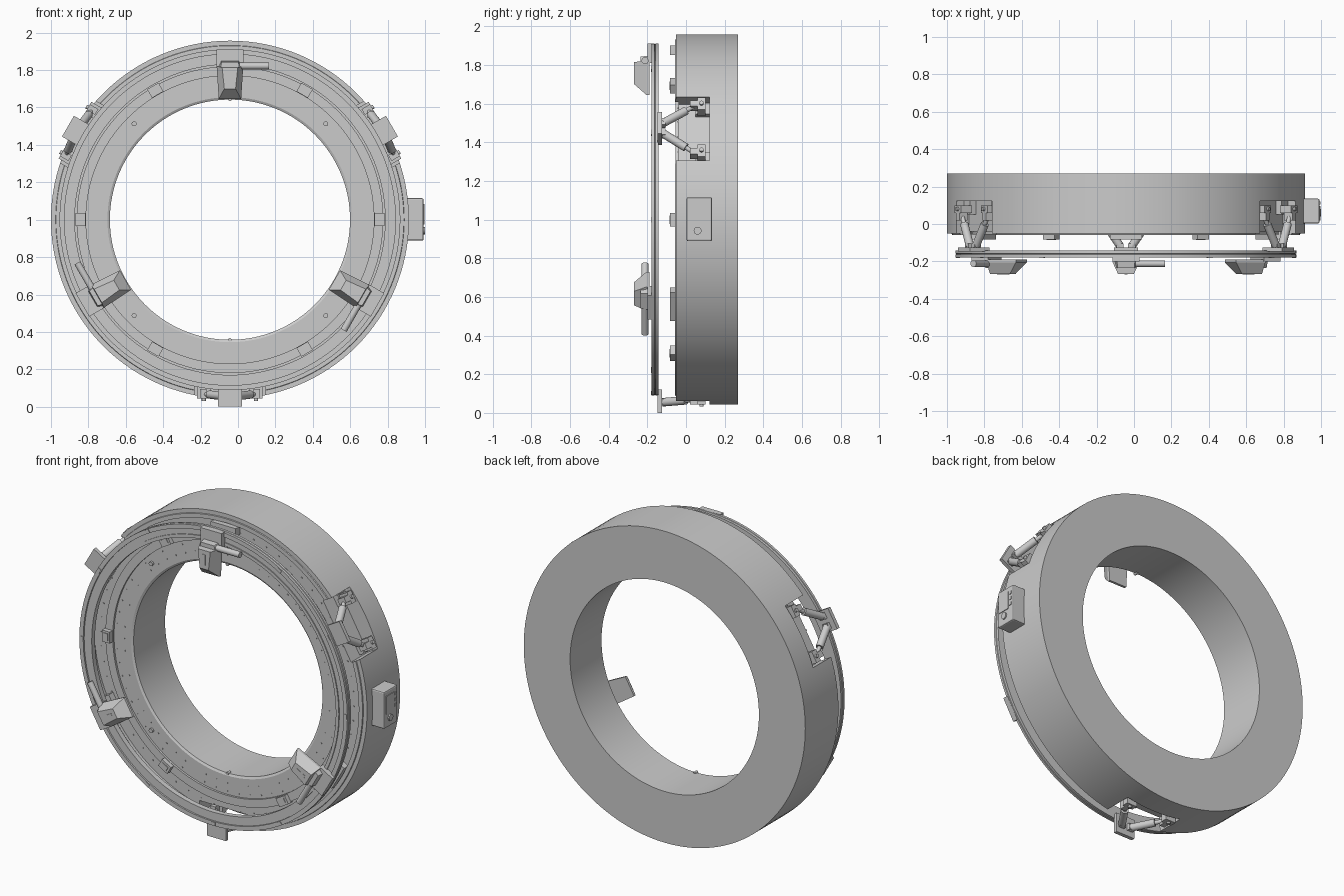
import bpy, bmesh
from math import sin, cos, pi, radians
from mathutils import Matrix, Vector

if "Cube" in bpy.data.objects:
    bpy.data.objects.remove(bpy.data.objects["Cube"])

CENTER = Vector((-0.043, 0, 1.0))


def frame(deg):
    """Local frame on the ring: X = tangent, Y = depth, Z = radial."""
    a = radians(deg)
    m = Matrix(((sin(a), 0, cos(a)), (0, 1, 0), (-cos(a), 0, sin(a)))).to_4x4()
    return Matrix.Translation(CENTER) @ m


def finish(name, bm, m=None, smooth=False):
    bmesh.ops.recalc_face_normals(bm, faces=bm.faces)
    me = bpy.data.meshes.new(name)
    bm.to_mesh(me)
    bm.free()
    if m is not None:
        me.transform(m)
    ob = bpy.data.objects.new(name, me)
    bpy.context.collection.objects.link(ob)
    if smooth:
        bpy.ops.object.select_all(action='DESELECT')
        ob.select_set(True)
        bpy.context.view_layer.objects.active = ob
        bpy.ops.object.shade_smooth_by_angle(angle=radians(25))
    return ob


def lathe(name, profile, n=128):
    """Closed (radius, y) profile revolved around the depth axis."""
    bm = bmesh.new()
    rings = [[bm.verts.new((r * cos(2 * pi * i / n), y, r * sin(2 * pi * i / n)))
              for r, y in profile] for i in range(n)]
    k = len(profile)
    for i in range(n):
        a, b = rings[i], rings[(i + 1) % n]
        for j in range(k):
            bm.faces.new((a[j], b[j], b[(j + 1) % k], a[(j + 1) % k]))
    return finish(name, bm, Matrix.Translation(CENTER), True)


def box(name, x, y, z, m=None, bevel=0):
    bm = bmesh.new()
    bmesh.ops.create_cube(bm, size=1)
    for v in bm.verts:
        v.co = [lo + (c + 0.5) * (hi - lo) for c, (lo, hi) in zip(v.co, (x, y, z))]
    if bevel:
        bmesh.ops.bevel(bm, geom=bm.edges[:], offset=bevel, segments=2,
                        affect='EDGES', profile=0.5)
    return finish(name, bm, m)


def rod(name, p, q, r, m=None, n=20):
    p, q = Vector(p), Vector(q)
    d = q - p
    bm = bmesh.new()
    t = Matrix.Translation((p + q) / 2) @ d.to_track_quat('Z', 'Y').to_matrix().to_4x4()
    bmesh.ops.create_cone(bm, cap_ends=True, segments=n, radius1=r, radius2=r,
                          depth=d.length, matrix=t)
    return finish(name, bm, m, True)


def loft(name, sections, m):
    """Box-like solid through four-point sections."""
    bm = bmesh.new()
    vs = [[bm.verts.new(p) for p in s] for s in sections]
    for a, b in zip(vs, vs[1:]):
        for j in range(4):
            bm.faces.new((a[j], a[(j + 1) % 4], b[(j + 1) % 4], b[j]))
    bm.faces.new(vs[0])
    bm.faces.new(vs[-1])
    return finish(name, bm, m)


# Fixed drum, with pockets for the support legs
drum = lathe("drum", [(0.642, 0.27), (0.642, -0.035), (0.655, -0.042), (0.77, -0.042),
                      (0.77, -0.055), (0.82, -0.055), (0.82, -0.04), (0.905, -0.04),
                      (0.905, -0.058), (0.93, -0.058), (0.932, -0.052), (0.957, -0.052),
                      (0.957, 0.27)])
for a in (30, 150, 270):
    cutter = box("pocket_cutter", (-0.19, 0.19), (-0.2, 0.122), (0.86, 1.1), frame(a))
    cutter.hide_render = True
    mod = drum.modifiers.new("pocket", 'BOOLEAN')
    mod.operation, mod.solver, mod.object = 'DIFFERENCE', 'EXACT', cutter
    bpy.ops.object.select_all(action='DESELECT')
    bpy.context.view_layer.objects.active = drum
    drum.select_set(True)
    bpy.ops.object.modifier_apply(modifier=mod.name)
    bpy.data.objects.remove(cutter)

# Moving front ring with a grooved face
lathe("front_ring", [(0.83, -0.142), (0.83, -0.174), (0.85, -0.174), (0.85, -0.168),
                     (0.885, -0.168), (0.885, -0.178), (0.911, -0.178), (0.911, -0.163),
                     (0.906, -0.16), (0.911, -0.157), (0.911, -0.142)])

# Leg pairs: bracket plate on the ring, struts and mounts in each pocket
for a in (30, 150, 270):
    m = frame(a)
    box("bracket_plate", (-0.064, 0.064), (-0.148, -0.125), (0.88, 1.0), m)
    for s in (-1, 1):
        box("bracket_lug", sorted((s * 0.012, s * 0.05)), (-0.127, -0.105), (0.925, 0.965), m)
        rod("leg_strut", (s * 0.03, -0.12, 0.945), (s * 0.11, 0.0, 0.935), 0.022, m)
        rod("leg_pin", (s * 0.10, -0.015, 0.936), (s * 0.14, 0.045, 0.932), 0.012, m)
        box("leg_mount", sorted((s * 0.105, s * 0.175)), (0.06, 0.1), (0.89, 0.957), m)
        box("leg_mount_stem", sorted((s * 0.125, s * 0.16)), (0.02, 0.062), (0.905, 0.957), m)
        box("leg_mount_foot", sorted((s * 0.115, s * 0.18)), (0.05, 0.123), (0.855, 0.895), m)
        rod("leg_mount_bolt", (s * 0.14, 0.08, 0.95), (s * 0.14, 0.08, 0.968), 0.011, m)

# Clamps on the front ring with tangential handles
for a in (90, 210, 330):
    m = frame(a)
    box("clamp_plate", (-0.072, 0.072), (-0.2, -0.166), (0.81, 0.911), m)
    q = lambda y, w0, z0, w1, z1: [(-w0, y, z0), (w0, y, z0), (w1, y, z1), (-w1, y, z1)]
    loft("clamp_body", [q(-0.19, 0.06, 0.645, 0.071, 0.82),
                        q(-0.205, 0.06, 0.645, 0.071, 0.82),
                        q(-0.268, 0.03, 0.70, 0.042, 0.815)], m)
    loft("clamp_cap", [q(-0.195, 0.066, 0.81, 0.048, 0.848),
                       q(-0.235, 0.052, 0.81, 0.045, 0.842)], m)
    box("clamp_slot", (-0.008, 0.008), (-0.27, -0.26), (0.725, 0.79), m)
    rod("clamp_handle", (0.05, -0.212, 0.822), (0.208, -0.212, 0.822), 0.018, m)
    box("clamp_seat", (-0.085, 0.085), (-0.082, -0.04), (0.85, 0.9), m)

# Tabs spaced around the drum face
for a in range(0, 360, 60):
    m = frame(a)
    box("face_tab", (-0.035, 0.035), (-0.082, -0.04), (0.772, 0.825), m)
    box("face_tab_insert", (-0.022, 0.022), (-0.086, -0.08), (0.785, 0.812), m)

# Round studs, inner nubs and small pins
for a in (45, 135, 225, 315):
    rod("face_stud", (0, -0.055, 0.725), (0, -0.04, 0.725), 0.013, frame(a))
for a in (90, 270):
    rod("inner_nub", (0, -0.045, 0.642), (0, -0.02, 0.642), 0.009, frame(a), 12)
bm = bmesh.new()
for r in (0.70, 0.75, 0.86):
    for i in range(60):
        t = 2 * pi * i / 60
        bmesh.ops.create_cube(bm, size=0.006,
                              matrix=Matrix.Translation((r * cos(t), -0.041, r * sin(t))))
finish("face_pins", bm, Matrix.Translation(CENTER))

# Small joints on the front ring
for a in range(0, 360, 30):
    box("ring_joint", (-0.014, 0.014), (-0.181, -0.16), (0.888, 0.908), frame(a))

# Control box on the right side
box("control_box", (0.86, 0.992), (0.003, 0.135), (0.888, 1.115), bevel=0.008)
box("control_screen", (0.98, 0.996), (0.018, 0.095), (0.975, 1.085))
rod("control_knob", (0.985, 0.06, 0.942), (1.0, 0.06, 0.942), 0.02)
for i in range(3):
    z = 0.99 + i * 0.035
    box("control_button", (0.985, 0.996), (0.104, 0.12), (z, z + 0.018))
